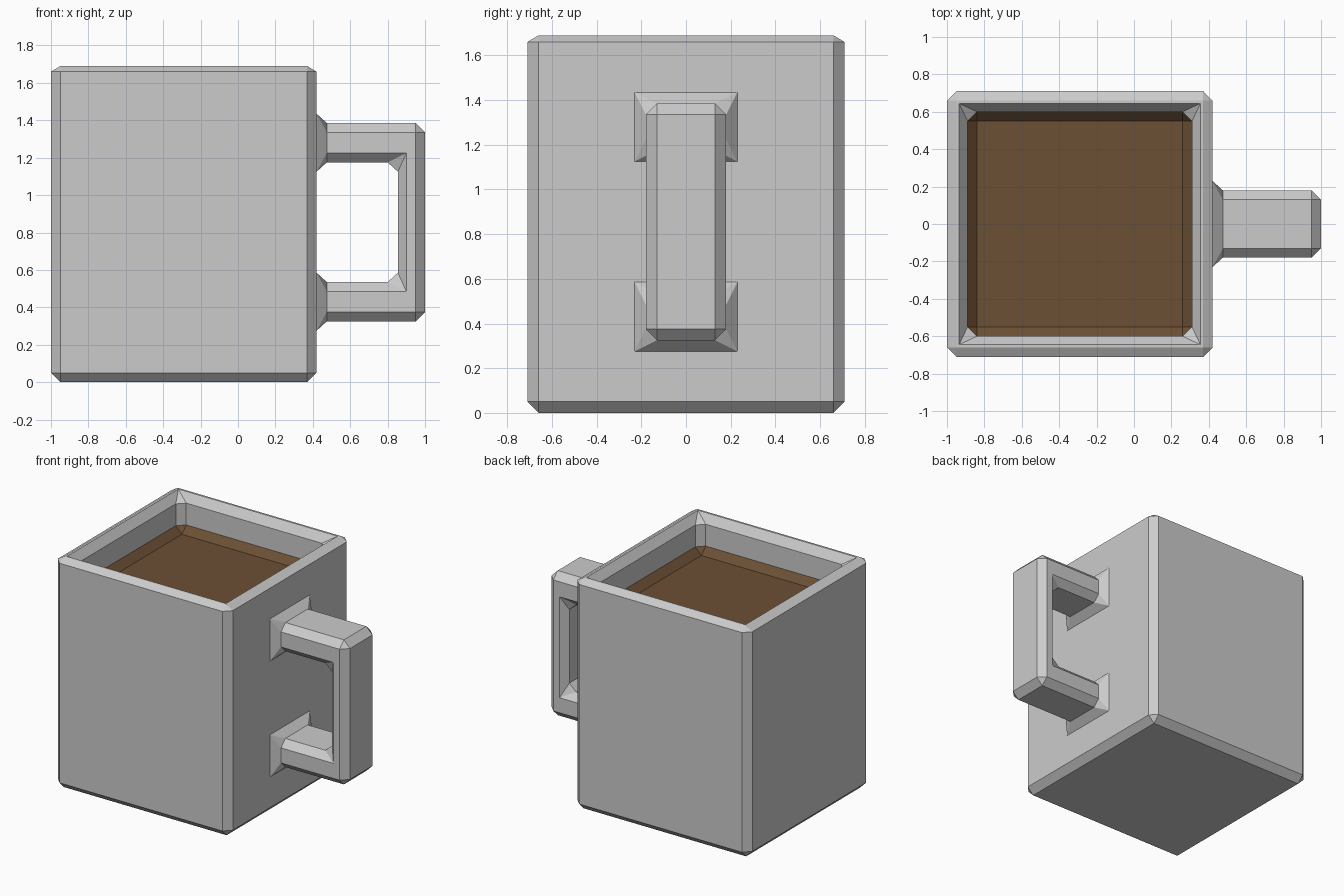
import bpy, bmesh

if "Cube" in bpy.data.objects:
    bpy.data.objects.remove(bpy.data.objects["Cube"])

CX = -0.29   # mug body centre in x
ZC = 0.855   # handle mirror height


def loft(name, rings, cap_start=False, cap_end=False):
    """Skin a list of equal-length closed rings; coincident points are merged."""
    bm = bmesh.new()
    rows = [[bm.verts.new(p) for p in ring] for ring in rings]
    n = len(rows[0])
    for a, b in zip(rows, rows[1:]):
        for i in range(n):
            j = (i + 1) % n
            bm.faces.new((a[i], a[j], b[j], b[i]))
    if cap_start:
        bm.faces.new(rows[0][::-1])
    if cap_end:
        bm.faces.new(rows[-1])
    bmesh.ops.remove_doubles(bm, verts=bm.verts, dist=0.0005)
    mesh = bpy.data.meshes.new(name)
    bm.to_mesh(mesh)
    bm.free()
    obj = bpy.data.objects.new(name, mesh)
    bpy.context.collection.objects.link(obj)
    return obj


def square(half, cut, z):
    """Square ring with cut corners, counter-clockwise from above."""
    h, k = half, half - cut
    pts = [(h, -k), (h, k), (k, h), (-k, h), (-h, k), (-h, -k), (-k, -h), (k, -h)]
    return [(CX + x, y, z) for x, y in pts]


# Mug body: outside from the base up, over the rim and down the inside wall
loft("mug_body", [square(*r) for r in (
    (0.66, 0, 0), (0.71, 0.05, 0.05), (0.71, 0.05, 1.66), (0.66, 0, 1.69),
    (0.645, 0, 1.69), (0.60, 0.05, 1.63), (0.60, 0.05, 1.47))], cap_start=True)

# Coffee: sloped edge band and flat surface
coffee = loft("coffee", [square(0.60, 0.05, 1.47), square(0.55, 0, 1.42)], cap_end=True)
mat = bpy.data.materials.new("coffee_brown")
mat.diffuse_color = (0.15, 0.08, 0.035, 1)
mat.use_nodes = True
mat.node_tree.nodes["Principled BSDF"].inputs["Base Color"].default_value = mat.diffuse_color
coffee.data.materials.append(mat)


def section(outer, side_outer, side_inner, inner, y_flat=0.13, y_side=0.18):
    """Eight-sided handle section from four (x, z) points mirrored in y."""
    half = [(outer, y_flat), (side_outer, y_side), (side_inner, y_side), (inner, y_flat)]
    pts = half + [(p, -y) for p, y in reversed(half)]
    return [(p[0], y, p[1]) for p, y in pts]


# Handle: flared root, arm, bevelled corner; mirrored for the lower half
top, low = (0.42, 1.435), (0.42, 1.125)
upper = [
    section(top, top, low, low, 0.23, 0.23),
    section((0.475, 1.385), (0.475, 1.335), (0.475, 1.225), (0.475, 1.175)),
    section((0.95, 1.385), (0.95, 1.335), (0.90, 1.225), (0.80, 1.175)),
    section((1.0, 1.335), (0.95, 1.335), (0.90, 1.225), (0.855, 1.125)),
]
lower = [[(x, y, 2 * ZC - z) for x, y, z in ring] for ring in reversed(upper)]
handle = loft("handle", upper + lower)

# Make the handle normals face outward
bm = bmesh.new()
bm.from_mesh(handle.data)
bmesh.ops.recalc_face_normals(bm, faces=bm.faces)
bm.to_mesh(handle.data)
bm.free()
